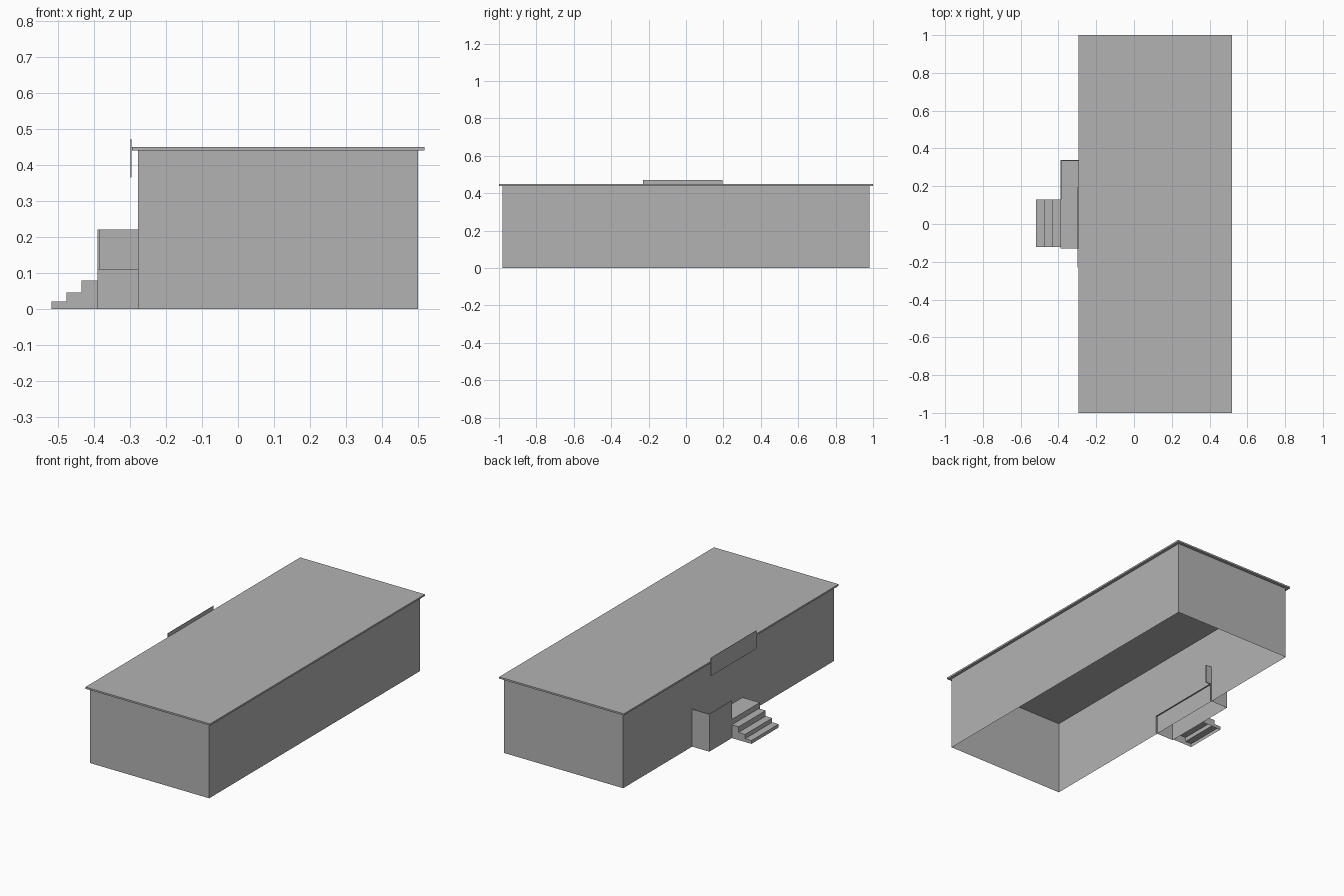
import bpy
import bmesh

cube = bpy.data.objects.get("Cube")
if cube:
    bpy.data.objects.remove(cube, do_unlink=True)

# Single plain grey for the whole building
grey = bpy.data.materials.new("plain grey")
grey.use_nodes = True
grey.diffuse_color = (0.45, 0.45, 0.45, 1)
grey.node_tree.nodes["Principled BSDF"].inputs["Base Color"].default_value = (0.45, 0.45, 0.45, 1)


def finish(name, bm):
    mesh = bpy.data.meshes.new(name)
    bm.to_mesh(mesh)
    bm.free()
    mesh.materials.append(grey)
    obj = bpy.data.objects.new(name, mesh)
    bpy.context.collection.objects.link(obj)
    return obj


def box(name, x, y, z, open_sides=()):
    """Box between the given (low, high) pairs; open_sides lists (axis, sign) faces to leave off."""
    bm = bmesh.new()
    bmesh.ops.create_cube(bm, size=1)
    drop = [f for f in bm.faces
            if any(f.normal[axis] * sign > 0.5 for axis, sign in open_sides)]
    bmesh.ops.delete(bm, geom=drop, context='FACES')
    for v in bm.verts:
        for i, (low, high) in enumerate((x, y, z)):
            v.co[i] = high if v.co[i] > 0 else low
    return finish(name, bm)


def staircase(name, profile, y0, y1):
    """Stepped shell, open underneath and against the landing."""
    bm = bmesh.new()
    near = [bm.verts.new((x, y0, z)) for x, z in profile]
    far = [bm.verts.new((x, y1, z)) for x, z in profile]
    bm.faces.new(near[::-1])
    bm.faces.new(far)
    for i in range(len(profile) - 2):
        bm.faces.new((near[i], near[i + 1], far[i + 1], far[i]))
    bmesh.ops.recalc_face_normals(bm, faces=bm.faces)
    return finish(name, bm)


BOTTOM, TOP, INNER = (2, -1), (2, 1), (0, 1)

# Main building: hollow walls under a thin overhanging slab
box("walls", (-0.278, 0.50), (-0.982, 0.982), (0, 0.44), (BOTTOM, TOP))
box("roof", (-0.295, 0.518), (-1, 1), (0.44, 0.45))

# Sign board fixed to the roof edge above the entrance
box("sign_board", (-0.298, -0.296), (-0.23, 0.195), (0.365, 0.472))

# Entrance landing with a low parapet around one end
box("landing", (-0.39, -0.27), (-0.13, 0.34), (0, 0.11), (BOTTOM, INNER))
box("front_parapet", (-0.39, -0.384), (0.13, 0.34), (0.11, 0.22))
box("end_parapet", (-0.384, -0.24), (0.334, 0.34), (0.11, 0.22))

# Steps climbing to the landing
profile = [(-0.518, 0)]
for front, back, height in ((-0.518, -0.477, 0.02), (-0.477, -0.434, 0.045), (-0.434, -0.39, 0.078)):
    profile += [(front, height), (back, height)]
profile.append((-0.39, 0))
staircase("steps", profile, -0.122, 0.13)
